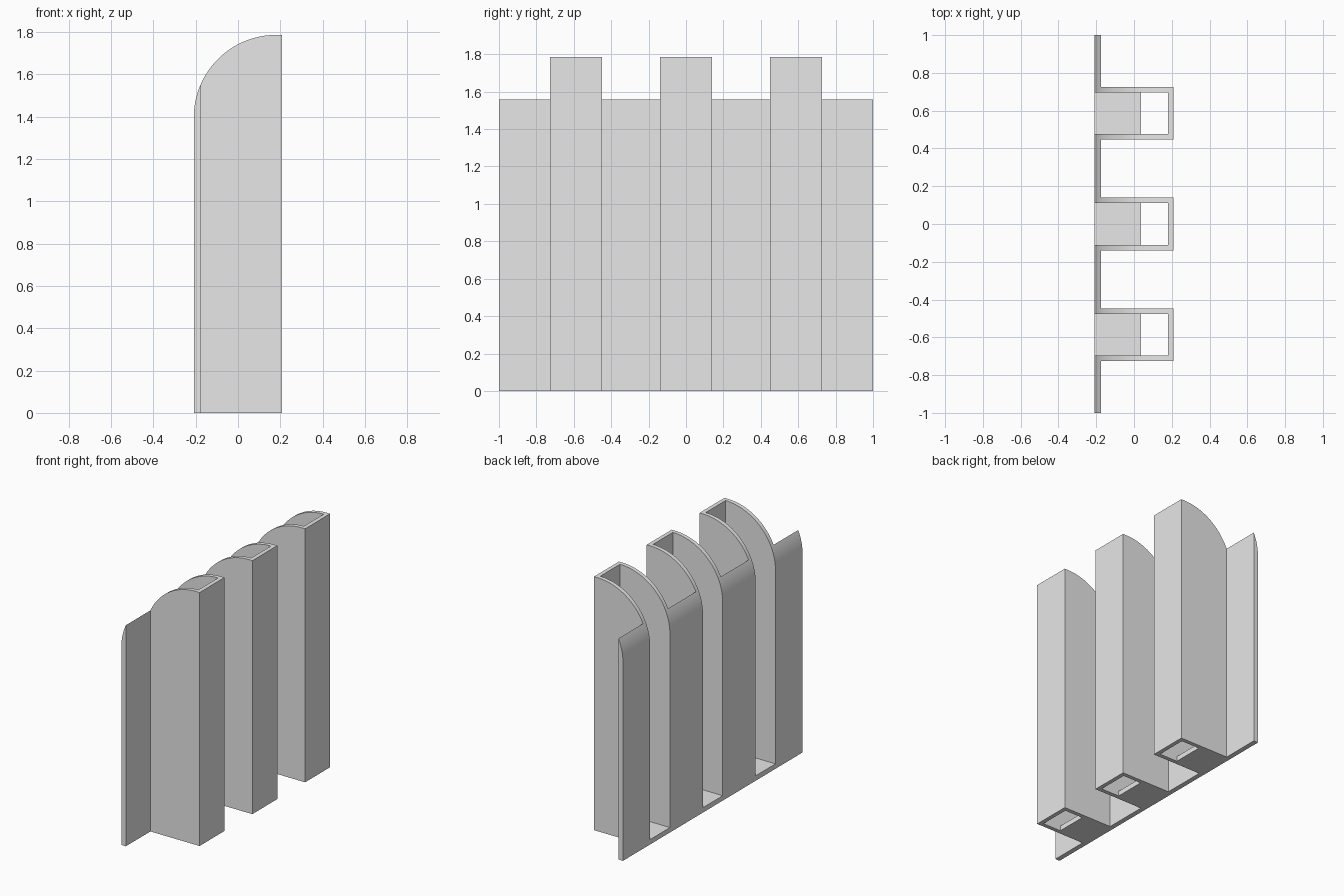
import bpy, bmesh, math
from mathutils import Vector

cube = bpy.data.objects.get("Cube")
if cube:
    bpy.data.objects.remove(cube, do_unlink=True)

LEFT, RIGHT, TOP = -0.209, 0.209, 1.786
PLATE_X = -0.174           # inner face of the back panels
WALL = 0.029               # rib wall thickness
HALF = 0.139               # half width of a rib
RIB_Y = (-0.5875, 0.0, 0.5875)
RADIUS = 0.39

grey = bpy.data.materials.new("plain_grey")
grey.use_nodes = True
grey.diffuse_color = (0.8, 0.8, 0.8, 1)
grey.node_tree.nodes["Principled BSDF"].inputs["Base Color"].default_value = (0.8, 0.8, 0.8, 1)


def prism(name, points, direction):
    """Extrude a closed outline along a direction."""
    bm = bmesh.new()
    face = bm.faces.new([bm.verts.new(p) for p in points])
    ext = bmesh.ops.extrude_face_region(bm, geom=[face])
    verts = [v for v in ext["geom"] if isinstance(v, bmesh.types.BMVert)]
    bmesh.ops.translate(bm, verts=verts, vec=Vector(direction))
    bmesh.ops.recalc_face_normals(bm, faces=bm.faces)
    mesh = bpy.data.meshes.new(name)
    bm.to_mesh(mesh)
    bm.free()
    mesh.materials.append(grey)
    obj = bpy.data.objects.new(name, mesh)
    bpy.context.collection.objects.link(obj)
    return obj


# Folded wall: plan outline stepping around each rib, oversized on the back
outer, inner = [(PLATE_X, -1)], []
back = LEFT - 0.05
inner.append((back, -1))
for y in RIB_Y:
    a, b = y - HALF, y + HALF
    outer += [(PLATE_X, a), (RIGHT, a), (RIGHT, b), (PLATE_X, b)]
    a, b = a + WALL, b - WALL
    inner += [(back, a), (RIGHT - WALL, a), (RIGHT - WALL, b), (back, b)]
outer.append((PLATE_X, 1))
inner.append((back, 1))
plan = [(x, y, -0.1) for x, y in outer + inner[::-1]]
wall = prism("folded_wall", plan, (0, 0, 2.2))

# Rounded side profile that trims the wall
cx, cz, steps = LEFT + RADIUS, TOP - RADIUS, 40
profile = [(0.4, 0), (LEFT, 0)]
for i in range(steps + 1):
    t = math.pi / 2 * i / steps
    profile.append((cx - RADIUS * math.cos(t), cz + RADIUS * math.sin(t)))
profile.append((0.4, TOP))
trim = prism("arch_trim", [(x, -1.2, z) for x, z in profile], (0, 2.4, 0))
trim.hide_render = True

mod = wall.modifiers.new("arch", "BOOLEAN")
mod.operation = "INTERSECT"
mod.solver = "EXACT"
mod.object = trim
bpy.context.view_layer.objects.active = wall
wall.select_set(True)
bpy.ops.object.modifier_apply(modifier=mod.name)
bpy.data.objects.remove(trim, do_unlink=True)
bpy.ops.object.shade_smooth_by_angle(angle=math.radians(20))

# Floor plate in the back part of each rib
for name, y in zip(("front", "middle", "back"), RIB_Y):
    a, b = y - HALF + WALL, y + HALF - WALL
    corners = [(LEFT, a, 0), (0.038, a, 0), (0.038, b, 0), (LEFT, b, 0)]
    prism(name + "_rib_floor", corners, (0, 0, 0.035))
